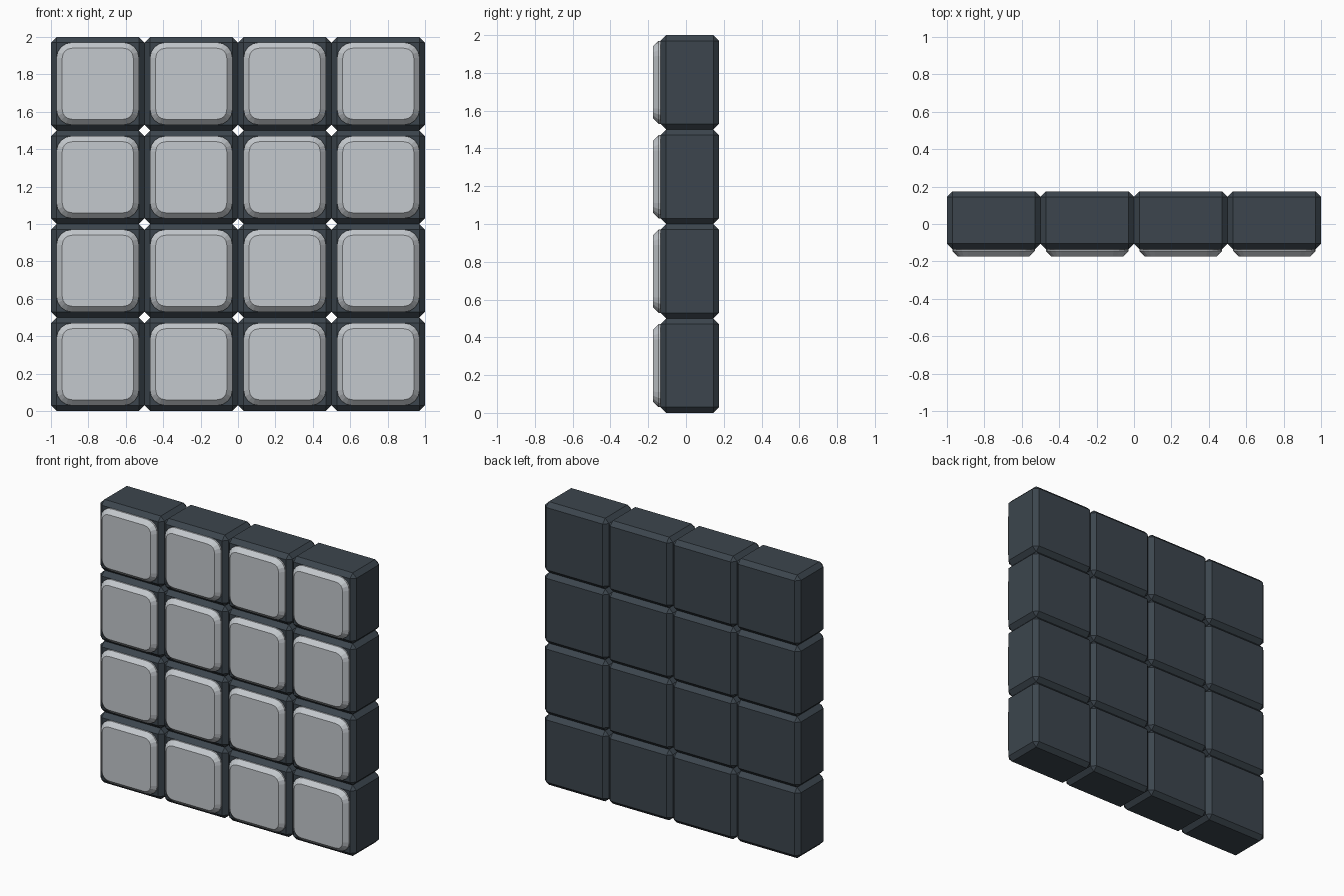
import bpy, bmesh
from mathutils import Matrix

if "Cube" in bpy.data.objects:
    bpy.data.objects.remove(bpy.data.objects["Cube"])

PITCH = 0.5      # tile spacing
COUNT = 4        # tiles per side
BACK = 0.175     # rear plane of the wall


def material(name, color):
    mat = bpy.data.materials.new(name)
    mat.diffuse_color = color
    mat.use_nodes = True
    mat.node_tree.nodes["Principled BSDF"].inputs["Base Color"].default_value = mat.diffuse_color
    return mat


def block_mesh(name, width, front, back, corner, chamfer, mat):
    """Square block, optionally with rounded corners, chamfered all round."""
    bm = bmesh.new()
    bmesh.ops.create_cube(bm, size=1)
    bm.transform(Matrix.Translation((0, (front + back) / 2, 0))
                 @ Matrix.Diagonal((width, back - front, width, 1)))
    if corner:
        # round the four edges running front to back, then chamfer both rims
        depth_edges = [e for e in bm.edges
                       if abs(e.verts[0].co.y - e.verts[1].co.y) > 1e-4]
        bmesh.ops.bevel(bm, geom=depth_edges, offset=corner, segments=4,
                        profile=0.5, affect='EDGES')
        rim = [e for e in bm.edges
               if abs(e.verts[0].co.y - e.verts[1].co.y) < 1e-4]
    else:
        rim = bm.edges[:]
    bmesh.ops.bevel(bm, geom=rim, offset=chamfer, segments=1,
                    profile=0.5, affect='EDGES')
    bmesh.ops.recalc_face_normals(bm, faces=bm.faces)
    mesh = bpy.data.meshes.new(name)
    bm.to_mesh(mesh)
    bm.free()
    mesh.materials.append(mat)
    return mesh


dark = material("dark_slate", (0.045, 0.06, 0.075, 1))
light = material("light_grey", (0.55, 0.58, 0.61, 1))

# Dark casing, and the raised light panel running through it
casing = block_mesh("casing", PITCH, -0.135, BACK, 0, 0.03, dark)
panel = block_mesh("panel", 0.44, -0.175, BACK - 0.001, 0.08, 0.03, light)

# Four by four grid of tiles
for row in range(COUNT):
    for col in range(COUNT):
        for mesh, part in ((casing, "casing"), (panel, "panel")):
            obj = bpy.data.objects.new(f"{part}_row{row + 1}_col{col + 1}", mesh)
            obj.location = ((col - (COUNT - 1) / 2) * PITCH, 0, (row + 0.5) * PITCH)
            bpy.context.collection.objects.link(obj)
